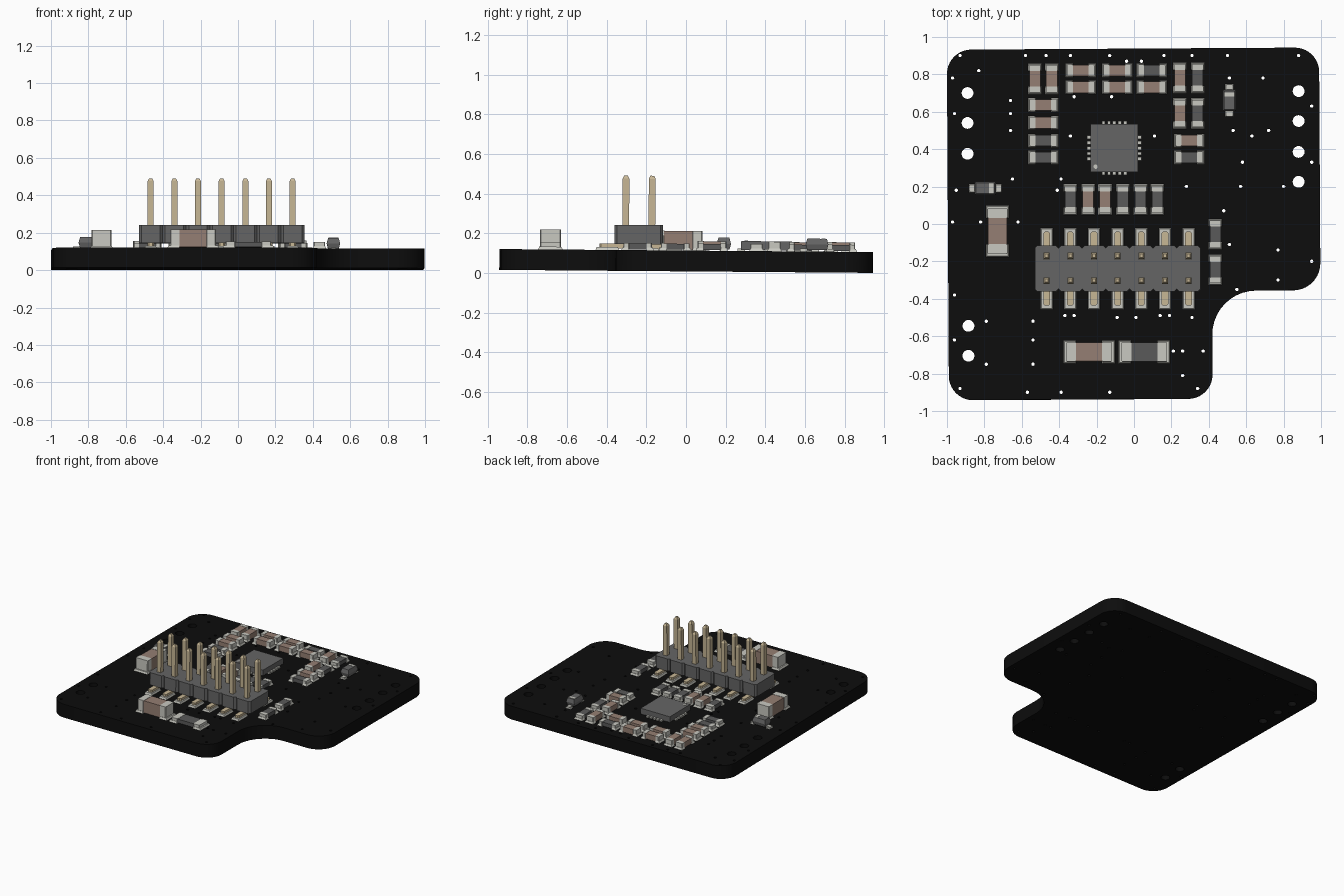
import bpy
import bmesh
from math import cos, sin, radians, pi
from mathutils import Matrix, Vector

cube = bpy.data.objects.get("Cube")
if cube:
    bpy.data.objects.remove(cube)

TOP = 0.105  # board thickness
TILT = Matrix.Translation((0, 0, 0.0075)) @ Matrix.Rotation(-0.008, 4, 'X')


def material(name, colour):
    mat = bpy.data.materials.new(name)
    mat.use_nodes = True
    mat.diffuse_color = (*colour, 1)
    shader = next(n for n in mat.node_tree.nodes if n.type == 'BSDF_PRINCIPLED')
    shader.inputs["Base Color"].default_value = (*colour, 1)
    return mat


BLACK = material("board black", (0.004, 0.004, 0.004))
PLASTIC = material("plastic grey", (0.13, 0.13, 0.13))
RESISTOR = material("resistor grey", (0.1, 0.1, 0.1))
CERAMIC = material("ceramic brown", (0.3, 0.21, 0.17))
SILVER = material("solder silver", (0.58, 0.58, 0.53))
GOLD = material("pin gold", (0.57, 0.47, 0.3))


class Part:
    """Collects boxes standing on the board into one object."""

    def __init__(self, name, x, y, upright=False):
        self.name, self.bm, self.mats = name, bmesh.new(), []
        turn = Matrix.Rotation(pi / 2 if upright else 0, 4, 'Z')
        self.matrix = TILT @ Matrix.Translation((x, y, TOP)) @ turn

    def box(self, mat, x, y, low, high, length, width, taper=0, chamfer=0):
        if mat not in self.mats:
            self.mats.append(mat)
        place = Matrix.Translation((x, y, (low + high) / 2))
        size = Matrix.Diagonal((length, width, high - low, 1))
        old = set(self.bm.faces)
        verts = bmesh.ops.create_cube(self.bm, size=1, matrix=place @ size)["verts"]
        for v in verts:  # taper pulls the top in by a fixed distance
            if v.co.z > (low + high) / 2:
                v.co.x -= taper if v.co.x > x else -taper
                v.co.y -= taper if v.co.y > y else -taper
        if chamfer:
            edges = {e for v in verts for e in v.link_edges
                     if abs(e.verts[0].co.z - e.verts[1].co.z) > 1e-5}
            bmesh.ops.bevel(self.bm, geom=list(edges), offset=chamfer,
                            segments=1, affect='EDGES', profile=0.5)
        for face in set(self.bm.faces) - old:
            face.material_index = self.mats.index(mat)

    def finish(self):
        mesh = bpy.data.meshes.new(self.name)
        self.bm.to_mesh(mesh)
        self.bm.free()
        for mat in self.mats:
            mesh.materials.append(mat)
        obj = bpy.data.objects.new(self.name, mesh)
        obj.matrix_world = self.matrix
        bpy.context.collection.objects.link(obj)


# Board: rounded outline with a curved notch and drilled holes
def arc(x, y, r, start, end, steps=10):
    angles = [radians(start + (end - start) * i / steps) for i in range(steps + 1)]
    return [(x + r * cos(a), y + r * sin(a)) for a in angles]


def circle(x, y, r, steps):
    return arc(x, y, r, 0, 360, steps)[:-1]


outline = (arc(-0.865, -0.807, 0.13, 180, 270) + arc(0.285, -0.807, 0.13, 270, 360)
           + arc(0.65, -0.595, 0.235, 180, 90) + arc(0.85, -0.215, 0.145, 270, 360)
           + arc(0.865, 0.807, 0.13, 0, 90) + arc(-0.865, 0.807, 0.13, 90, 180))
skew = Matrix.Rotation(0.006, 2)
loops = [[tuple(skew @ Vector(p)) for p in outline]]

mounting = {-0.89: (0.7, 0.54, 0.375), -0.885: (-0.545, -0.705),
            0.88: (0.71, 0.55, 0.385, 0.225)}
for x, rows in mounting.items():
    loops += [circle(x, y, 0.032, 20) for y in rows]

# Small holes, row by row, in hundredths
vias = {90: (-93, -58, -47, -34, -13, 16, 31, 50, 88), 87: (-4, 4),
        78: (-97, 51, 69), 82: (-83,), 68: (-32, -12), 66: (-66,), 63: (95,),
        59: (-96, -66), 50: (-66, 53, 72), 47: (-34, 11, 63), 33: (58, 95),
        24: (-65, -39), 20: (28, 57, 80), 18: (-95, -41), 7: (48,),
        1: (-97, -82, -62), -11: (51,), -14: (77,), -20: (95,), -30: (77,),
        -35: (55,), -38: (-96,), -49: (-37, -32, 14, 19), -50: (-9, 1, 31),
        -52: (-79, -54), -62: (-96, -54), -68: (21, 26, 37), -75: (-79, -54),
        -81: (26,), -88: (-93, 34), -90: (-57, -39, -13)}
for y, columns in vias.items():
    loops += [circle(x / 100, y / 100, 0.0095, 10) for x in columns]

curve = bpy.data.curves.new("board_outline", 'CURVE')
curve.dimensions, curve.fill_mode, curve.extrude = '2D', 'BOTH', TOP / 2
for loop in loops:
    spline = curve.splines.new('POLY')
    spline.points.add(len(loop) - 1)
    for point, (x, y) in zip(spline.points, loop):
        point.co = (x, y, 0, 1)
    spline.use_cyclic_u = True
shape = bpy.data.objects.new("board_outline", curve)
mesh = bpy.data.meshes.new_from_object(shape)
bpy.data.objects.remove(shape)
mesh.materials.clear()
mesh.materials.append(BLACK)
mesh.shade_smooth()
mesh.set_sharp_from_angle(angle=0.65)
board = bpy.data.objects.new("board", mesh)
board.matrix_world = TILT @ Matrix.Translation((0, 0, TOP / 2))
bpy.context.collection.objects.link(board)


# Chip capacitors and resistors: body, two end caps, two solder fillets
def chip(name, x, y, upright, body, length, width, height):
    part = Part(name, x, y, upright)
    part.box(body, 0, 0, 0.004, height - 0.002, length * 0.8, width * 0.96)
    for side in (-1, 1):
        cap = length * 0.2
        part.box(SILVER, side * (length - cap) * 0.46, 0, 0.003, height, cap, width,
                 chamfer=0.004)
        part.box(SILVER, side * length * 0.4, 0, 0, 0.014, length * 0.26,
                 width * 1.18, taper=0.006)
    part.finish()


def small(kind, upright, *spots):
    brown = kind == "capacitor"
    for x, y in spots:
        chip("small_" + kind, x, y, upright, CERAMIC if brown else RESISTOR,
             0.155, 0.062, 0.048 if brown else 0.036)


small("capacitor", False, (-0.285, 0.82), (-0.285, 0.73), (-0.09, 0.82), (-0.09, 0.73),
      (0.095, 0.73), (0.295, 0.445), (-0.485, 0.635), (-0.485, 0.54))
small("capacitor", True, (-0.53, 0.775), (-0.44, 0.775), (0.245, 0.78), (0.245, 0.59),
      (-0.245, 0.13), (-0.155, 0.13))
small("resistor", False, (0.095, 0.82), (0.295, 0.355), (-0.485, 0.445), (-0.485, 0.355))
small("resistor", True, (0.34, 0.78), (0.34, 0.59), (-0.34, 0.13), (-0.06, 0.13),
      (0.035, 0.13), (0.125, 0.13), (0.435, -0.055), (0.435, -0.245))
chip("large_capacitor", -0.73, -0.04, True, CERAMIC, 0.26, 0.105, 0.1)
chip("large_capacitor", -0.24, -0.685, False, CERAMIC, 0.26, 0.105, 0.1)
chip("large_resistor", 0.055, -0.685, False, RESISTOR, 0.26, 0.105, 0.035)

# Diodes: body bulging at mid height, pale band, two leads
for x, y, upright in ((-0.795, 0.19, False), (0.51, 0.66, True)):
    part = Part("diode", x, y, upright)
    part.box(PLASTIC, 0, 0, 0.035, 0.065, 0.115, 0.072, taper=0.008)
    part.box(PLASTIC, 0, 0, 0.008, 0.035, 0.1, 0.058, taper=-0.007)
    part.box(SILVER, 0.032, 0, 0.064, 0.067, 0.022, 0.054)
    for side in (-1, 1):
        part.box(SILVER, side * 0.066, 0, 0.002, 0.014, 0.04, 0.028)
        part.box(SILVER, side * 0.07, 0, 0, 0.006, 0.034, 0.045, taper=0.004)
    part.finish()

# Central controller: flat body, contacts on four sides, corner dot
part = Part("controller_chip", -0.105, 0.405)
part.box(PLASTIC, 0, 0, 0.005, 0.05, 0.255, 0.255)
part.box(SILVER, -0.1, -0.1, 0.049, 0.052, 0.022, 0.022, chamfer=0.0065)
for side in (-1, 1):
    for i in range(-2, 3):
        part.box(SILVER, side * 0.127, i * 0.029, 0, 0.012, 0.036, 0.018)
        part.box(SILVER, i * 0.029, side * 0.127, 0, 0.012, 0.018, 0.036)
part.finish()

# Pin header: seven notched housing blocks, each with two posts, leads and pads
for i in range(-3, 4):
    x = -0.0875 + i * 0.1265
    part = Part("header_housing", x, -0.24)
    part.box(PLASTIC, 0, 0, 0.03, 0.127, 0.1265, 0.246, chamfer=0.014)
    part.finish()
    for side in (-1, 1):
        part = Part("header_pin", x, -0.24)
        part.box(GOLD, 0, side * 0.066, 0.012, 0.36, 0.032, 0.034)
        part.box(GOLD, 0, side * 0.066, 0.36, 0.376, 0.032, 0.034, taper=0.008)
        part.box(GOLD, 0, side * 0.125, 0.008, 0.032, 0.036, 0.145, chamfer=0.008)
        part.box(SILVER, 0, side * 0.158, 0, 0.014, 0.066, 0.118, taper=0.005)
        part.finish()
